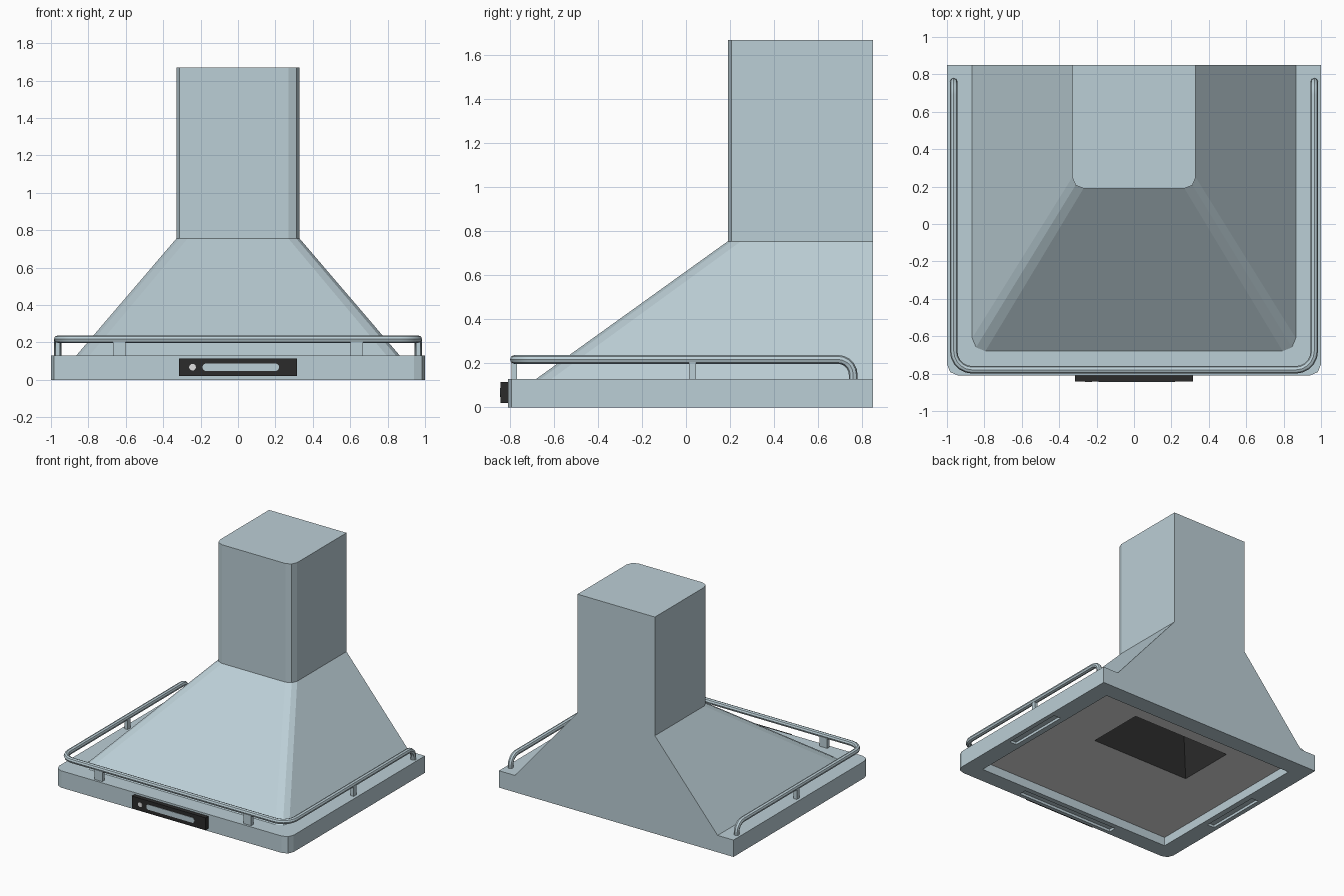
import bpy, bmesh, math
from mathutils import Vector

if "Cube" in bpy.data.objects:
    bpy.data.objects.remove(bpy.data.objects["Cube"])


def material(name, rgb):
    m = bpy.data.materials.new(name)
    m.diffuse_color = (*rgb, 1)
    m.use_nodes = True
    m.node_tree.nodes["Principled BSDF"].inputs["Base Color"].default_value = m.diffuse_color
    return m


STEEL = material("pale_blue_steel", (0.50, 0.62, 0.67))
GREY = material("light_grey", (0.75, 0.75, 0.75))
BLACK = material("soft_black", (0.024, 0.024, 0.024))


def add_object(name, bm, *mats):
    bmesh.ops.recalc_face_normals(bm, faces=bm.faces)
    me = bpy.data.meshes.new(name)
    bm.to_mesh(me)
    bm.free()
    ob = bpy.data.objects.new(name, me)
    bpy.context.collection.objects.link(ob)
    for m in mats:
        me.materials.append(m)
    return ob


def profile(hw, y0, y1, r, z):
    """Rectangle with two rounded front corners, each in two segments."""
    pts = [(hw, y1, z)]
    for s, angles in ((1, (0, 45, 90)), (-1, (90, 45, 0))):
        for a in angles:
            a = math.radians(a)
            pts.append((s * (hw - r + r * math.cos(a)), y0 + r - r * math.sin(a), z))
    return pts + [(-hw, y1, z)]


def loft(name, rings, mat, cap=False, closed=False):
    bm = bmesh.new()
    vs = [[bm.verts.new(p) for p in ring] for ring in rings]
    n = len(vs[0])
    pairs = list(zip(vs, vs[1:])) + ([(vs[-1], vs[0])] if closed else [])
    for a, b in pairs:
        for i in range(n):
            j = (i + 1) % n
            bm.faces.new((a[i], a[j], b[j], b[i]))
    if cap:
        bm.faces.new(vs[0])
        bm.faces.new(vs[-1])
    return add_object(name, bm, mat)


def boxes(name, specs, mat):
    """One object made of boxes given as (centre, size)."""
    bm = bmesh.new()
    for c, s in specs:
        vs = bmesh.ops.create_cube(bm, size=1)["verts"]
        for v in vs:
            v.co = Vector(c) + Vector(a * b for a, b in zip(v.co, s))
    return add_object(name, bm, mat)


# base frame: closed ring, recessed from below
base = loft("base_frame", [
    profile(0.86, -0.68, 0.715, 0.003, 0.07),
    profile(0.86, -0.68, 0.715, 0.003, 0.0),
    profile(1.0, -0.81, 0.85, 0.06, 0.0),
    profile(1.0, -0.81, 0.85, 0.06, 0.13),
    profile(0.80, -0.62, 0.78, 0.06, 0.13)], STEEL, closed=True)

# shallow slots on the underside of the frame
cutter = boxes("slot_cutter", [((0.935, 0, 0), (0.06, 0.5, 0.04)),
                               ((-0.935, 0, 0), (0.06, 0.5, 0.04)),
                               ((0, -0.75, 0), (0.85, 0.06, 0.04))], STEEL)
cutter.hide_render = True
cutter.hide_set(True)
cut = base.modifiers.new("slots", "BOOLEAN")
cut.operation = "DIFFERENCE"
cut.solver = "EXACT"
cut.object = cutter

# sloping hood and chimney
loft("hood", [profile(0.865, -0.68, 0.85, 0.07, 0.13),
              profile(0.33, 0.19, 0.85, 0.06, 0.755)], STEEL)
loft("chimney", [profile(0.33, 0.19, 0.85, 0.06, 0.755),
                 profile(0.33, 0.19, 0.85, 0.06, 1.67)], STEEL, cap=True)

# underside panel with a dark duct opening
bm = bmesh.new()
levels = [(0.86, -0.68, 0.715, 0.069), (0.43, 0.07, 0.53, 0.069), (0.38, 0.10, 0.50, 0.60)]
rings = [[bm.verts.new(p) for p in ((-h, a, z), (h, a, z), (h, b, z), (-h, b, z))]
         for h, a, b, z in levels]
for k in range(2):
    for i in range(4):
        j = (i + 1) % 4
        f = bm.faces.new((rings[k][i], rings[k + 1][i], rings[k + 1][j], rings[k][j]))
        f.material_index = k
bm.faces.new(rings[2]).material_index = 1
under = add_object("underside_panel", bm, GREY, BLACK)
# the panel must look downward
if max(under.data.polygons, key=lambda p: p.area * (p.material_index == 0)).normal.z > 0:
    under.data.flip_normals()

# control panel on the front with knob and long window
boxes("control_panel", [((0, -0.825, 0.068), (0.63, 0.036, 0.095))], BLACK)


def front_plate(name, x0, x1, z, r, mat):
    """Stadium-shaped plate facing the front; a disc when x0 equals x1."""
    pts = []
    for k in range(16):
        a = math.pi / 2 + math.pi * 2 * (k + 0.5) / 16
        cx = x0 if math.cos(a) < 0 else x1
        pts.append((cx + r * math.cos(a), z + r * math.sin(a)))
    loft(name, [[(x, y, zz) for x, zz in pts] for y in (-0.840, -0.846)], mat, cap=True)


front_plate("control_window", -0.17, 0.20, 0.068, 0.02, STEEL)
front_plate("control_knob", -0.243, -0.243, 0.068, 0.018, GREY)


# guard rail: tube swept along a filleted path
def fillet(pts, radii, n=5):
    pts = [Vector(p) for p in pts]
    out = [pts[0]]
    for a, p, b, r in zip(pts, pts[1:], pts[2:], radii):
        u, v = (a - p).normalized(), (b - p).normalized()
        for k in range(n + 1):
            t = math.pi / 2 * k / n
            out.append(p + u * r * (1 - math.sin(t)) + v * r * (1 - math.cos(t)))
    return out + [pts[-1]]


X, YF, YB, Z = 0.964, -0.78, 0.76, 0.218
path = fillet([(X, YB, 0.13), (X, YB, Z), (X, YF, Z), (-X, YF, Z), (-X, YB, Z), (-X, YB, 0.13)],
              (0.07, 0.1, 0.1, 0.07))
cu = bpy.data.curves.new("guard_rail", "CURVE")
cu.dimensions = "3D"
cu.bevel_depth = 0.02
cu.bevel_resolution = 2
sp = cu.splines.new("POLY")
sp.points.add(len(path) - 1)
for q, p in zip(sp.points, path):
    q.co = (*p, 1)
cu.materials.append(STEEL)
rail = bpy.data.objects.new("guard_rail", cu)
bpy.context.collection.objects.link(rail)
bpy.ops.object.select_all(action="DESELECT")
rail.select_set(True)
bpy.context.view_layer.objects.active = rail
bpy.ops.object.convert(target="MESH")
bpy.ops.object.shade_smooth_by_angle()

# rail posts
boxes("rail_posts", [((s * 0.635, YF, 0.17), (0.065, 0.026, 0.08)) for s in (-1, 1)] +
      [((s * X, 0.03, 0.17), (0.026, 0.032, 0.08)) for s in (-1, 1)], STEEL)
